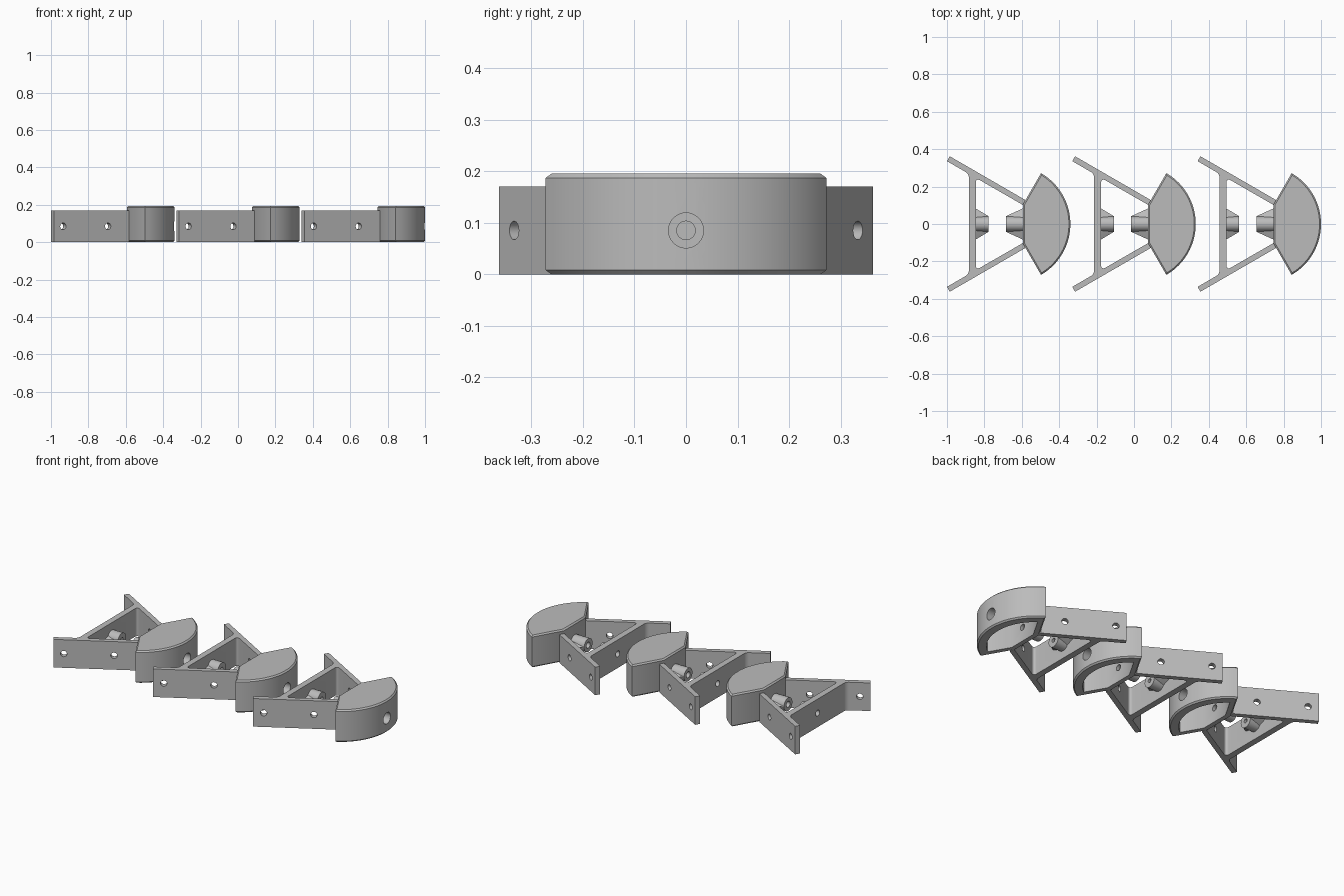
import bpy, bmesh
from math import radians, cos, sin, pi
from mathutils import Matrix, Vector

cube = bpy.data.objects.get("Cube")
if cube:
    bpy.data.objects.remove(cube)

grey = bpy.data.materials.new("light grey plastic")
grey.use_nodes = True
colour = (0.5, 0.5, 0.5, 1)
grey.diffuse_color = colour
grey.node_tree.nodes["Principled BSDF"].inputs["Base Color"].default_value = colour

AXIS_Z = 0.085      # height of every screw hole
ARM_H = 0.17
HEAD_H = 0.195
APEX = 0.016        # centre of the sector-shaped head
PITCH = 0.67


def finish(bm, name, hidden=False):
    bmesh.ops.recalc_face_normals(bm, faces=bm.faces)
    mesh = bpy.data.meshes.new(name)
    bm.to_mesh(mesh)
    bm.free()
    mesh.materials.append(grey)
    obj = bpy.data.objects.new(name, mesh)
    bpy.context.scene.collection.objects.link(obj)
    obj.hide_render = hidden
    return obj


def prism(points, z0, z1):
    bm = bmesh.new()
    face = bm.faces.new([bm.verts.new((x, y, z0)) for x, y in points])
    new = bmesh.ops.extrude_face_region(bm, geom=[face])["geom"]
    bmesh.ops.translate(bm, vec=(0, 0, z1 - z0),
                        verts=[v for v in new if isinstance(v, bmesh.types.BMVert)])
    return bm


def mirrored(half):
    """Close a +y half outline with its mirror image."""
    return half + [(x, -y) for x, y in reversed(half)]


def round_corners(bm, radius, test):
    edges = [e for e in bm.edges
             if abs(e.verts[0].co.z - e.verts[1].co.z) > 0.05 and test(e.verts[0].co)]
    bmesh.ops.bevel(bm, geom=edges, offset=radius, segments=6, profile=0.5, affect="EDGES")


def rod(bm, start, end, radius):
    start, end = Vector(start), Vector(end)
    d = end - start
    m = Matrix.Translation((start + end) / 2) @ d.to_track_quat("Z", "Y").to_matrix().to_4x4()
    bmesh.ops.create_cone(bm, cap_ends=True, segments=32, radius1=radius,
                          radius2=radius, depth=d.length, matrix=m)


def x_rod(bm, x0, x1, radius):
    rod(bm, (x0, 0, AXIS_Z), (x1, 0, AXIS_Z), radius)


def boolean(obj, cutter, operation="DIFFERENCE"):
    mod = obj.modifiers.new("cut", "BOOLEAN")
    mod.operation = operation
    mod.solver = "EXACT"
    mod.object = cutter
    bpy.context.view_layer.update()
    old = obj.data
    obj.data = bpy.data.meshes.new_from_object(
        obj.evaluated_get(bpy.context.evaluated_depsgraph_get()))
    obj.modifiers.clear()
    bpy.data.meshes.remove(old)
    bpy.data.objects.remove(cutter)


def add_boss(obj, base, tip):
    """Cylindrical screw boss with a tapered wing on each side."""
    bm = bmesh.new()
    x_rod(bm, base, tip, 0.04)
    boolean(obj, finish(bm, "boss", True), "UNION")
    bm = bmesh.new()
    for x, w, h in ((base, 0.085, 0.034), (tip, 0.042, 0.018)):
        for y, z in ((w, 0), (-w, 0), (0, h), (0, -h)):
            bm.verts.new((x, y, AXIS_Z + z))
    bmesh.ops.convex_hull(bm, input=bm.verts)
    boolean(obj, finish(bm, "wing", True), "UNION")


def sector(radius, left, wall):
    """Sector outline, sides moved inward by wall, cut off at x = left."""
    shift = wall / sin(radians(60))
    spread = radians(60) - wall / radius
    half = [(left, (left - APEX - shift) * 3 ** 0.5)]
    steps = 16
    for i in range(steps):
        a = spread * (1 - (i + 0.5) / (steps + 0.5) if i else 1)
        half.append((APEX + radius * cos(a), radius * sin(a)))
    return mirrored(half)


# Frame: two splayed arms joined by a cross bar
bm = prism(mirrored([(-0.213, 0.268), (-0.33, 0.336), (-0.315, 0.362), (0.088, 0.129)]), 0, ARM_H)
round_corners(bm, 0.018, lambda c: -0.25 < c.x < -0.2)
frame = finish(bm, "frame")
bm = prism(mirrored([(-0.176, 0.247), (0.081, 0.099)]), -0.1, 0.3)
round_corners(bm, 0.026, lambda c: c.x < 0)
boolean(frame, finish(bm, "opening", True))
add_boss(frame, -0.18, -0.108)

# Frame holes: two across each arm, one through the bar and its boss
bm = bmesh.new()
normal = Vector((sin(radians(30)), cos(radians(30)), 0))
for side in (1, -1):
    for x, y in ((-0.265, 0.333), (-0.025, 0.195)):
        n = Vector((normal.x, normal.y * side, 0))
        p = Vector((x, y * side, AXIS_Z))
        rod(bm, p - n * 0.06, p + n * 0.06, 0.018)
x_rod(bm, -0.26, -0.05, 0.012)
boolean(frame, finish(bm, "frame_holes", True))
bm = bmesh.new()
x_rod(bm, -0.26, -0.178, 0.018)
boolean(frame, finish(bm, "bar_hole", True))

# Head: chamfered sector, hollow from below
bm = prism(sector(0.314, 0.076, 0), 0, HEAD_H)
rim = [e for e in bm.edges if abs(e.verts[0].co.z - e.verts[1].co.z) < 0.01]
bmesh.ops.bevel(bm, geom=rim, offset=0.008, segments=1, affect="EDGES")
head = finish(bm, "head")
boolean(head, finish(prism(sector(0.262, 0.108, 0.035), -0.1, 0.165), "pocket", True))
add_boss(head, 0.08, -0.015)

# Head holes: narrow through the boss, wide through the curved wall
for x0, x1, radius in ((-0.1, 0.2, 0.018), (0.2, 0.4, 0.034)):
    bm = bmesh.new()
    x_rod(bm, x0, x1, radius)
    boolean(head, finish(bm, "head_hole", True))

# Smooth curved walls, keep edges sharp
for obj in (frame, head):
    bpy.ops.object.select_all(action="DESELECT")
    obj.select_set(True)
    bpy.context.view_layer.objects.active = obj
    bpy.ops.object.shade_smooth_by_angle(angle=radians(30))

# Three identical brackets in a row
for part in (frame, head):
    for offset, place in ((-PITCH, "right"), (PITCH, "left")):
        copy = part.copy()
        copy.name = part.name + "_" + place
        copy.location.x = offset
        bpy.context.scene.collection.objects.link(copy)
    part.name += "_middle"
